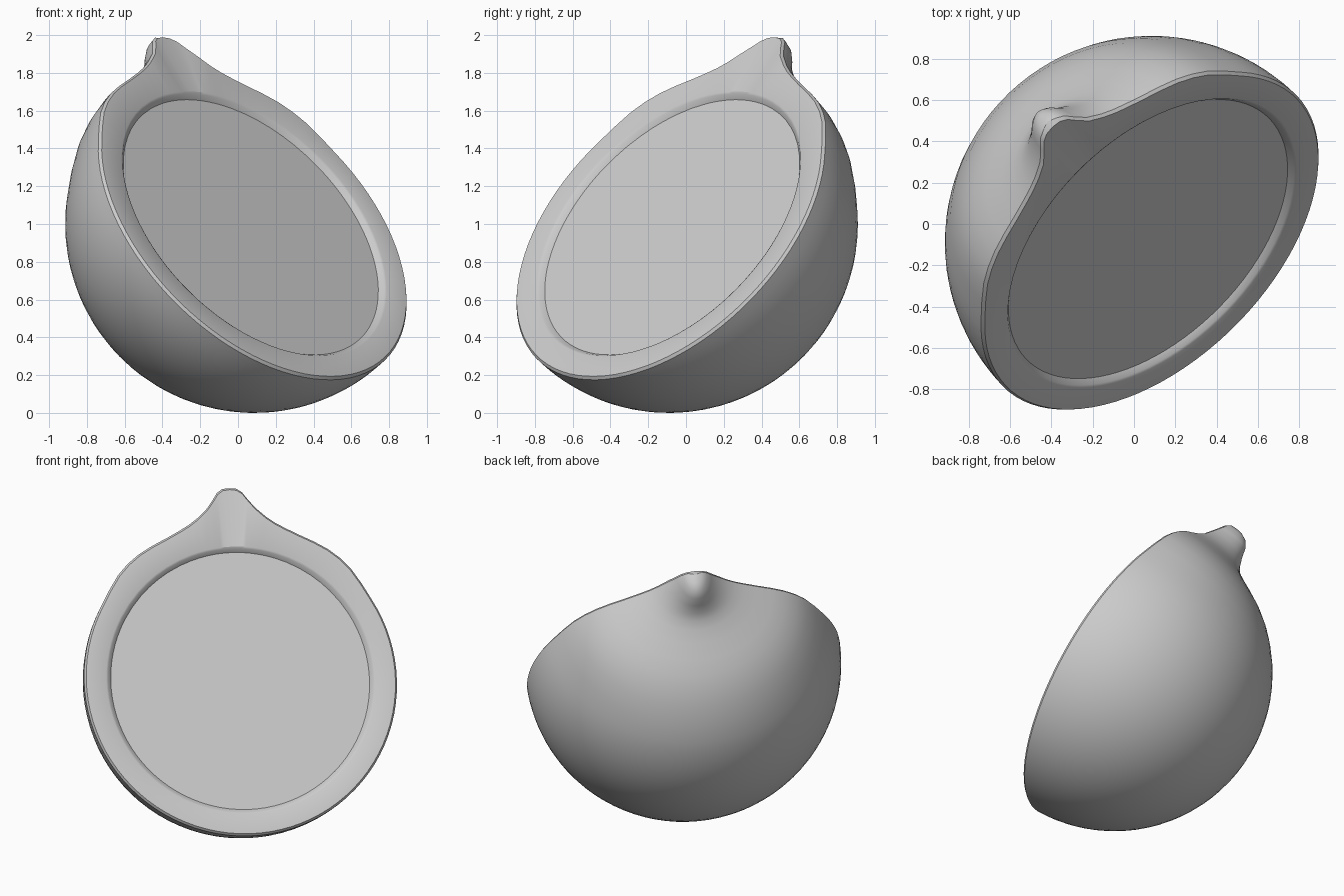
import bpy, bmesh
from math import sin, cos, pi, radians, hypot
from mathutils import Vector

if "Cube" in bpy.data.objects:
    bpy.data.objects.remove(bpy.data.objects["Cube"])

# Frame of the cut face: normal n, stem axis u, sideways v
C = Vector((0.085, -0.09, 1.0))
n = Vector((1, -1, 1)).normalized()
u = Vector((-0.375, 0.44, 0.815))
u = (u - n * u.dot(n)).normalized()
v = u.cross(n)

# Profile rows: (position on axis, half width, depth behind cut)
profile = [(-cos(t), sin(t), sin(t)) for t in [radians(4 + 4 * i) for i in range(30)]]
profile += [(.60, .81, .80), (.70, .745, .714), (.77, .68, .64), (.83, .605, .56),
            (.88, .52, .475), (.93, .42, .385), (.975, .335, .31), (1.01, .275, .265),
            (1.05, .22, .235), (1.11, .155, .21), (1.17, .11, .18),
            (1.215, .08, .14), (1.24, .045, .09)]
EDGE = 0.015  # soft rim
M = 40

bm = bmesh.new()


def vert(s, a, d):
    d += max(0, a - 1.1) * 0.22  # stem tip leans back
    return bm.verts.new(C + v * s + u * a - n * d)


# Rounded body: half turn behind the cut face
rings = []
for a, w, dep in profile:
    rings.append([vert(w * cos(pi * j / M), a, max(EDGE, dep * sin(pi * j / M)))
                  for j in range(M + 1)])
base, tip = vert(0, -1, EDGE), vert(0, 1.247, EDGE * 2)
for r0, r1 in zip(rings, rings[1:]):
    for j in range(M):
        bm.faces.new((r0[j], r0[j + 1], r1[j + 1], r1[j]))
for j in range(M):
    bm.faces.new((base, rings[0][j + 1], rings[0][j]))
    bm.faces.new((tip, rings[-1][j], rings[-1][j + 1]))

# Cut face: soft rim, flat border, small step down to the inner disc
outer = [r[0] for r in rings] + [tip] + [r[M] for r in reversed(rings)] + [base]
flat = [(w, a) for a, w, _ in profile]
flat = flat + [(0, 1.247)] + [(-s, a) for s, a in reversed(flat)] + [(0, -1)]


def loop(radius, d):
    out = []
    for s, a in flat:
        k = radius / hypot(s, a) if radius else 0.988
        out.append(vert(s * k, a * k, d))
    return out


loops = [outer, loop(None, 0), loop(.86, 0), loop(.848, .006), loop(.827, .03)]
for l0, l1 in zip(loops, loops[1:]):
    for i in range(len(l0)):
        k = (i + 1) % len(l0)
        bm.faces.new((l0[i], l0[k], l1[k], l1[i]))
bm.faces.new(loops[-1])

bmesh.ops.recalc_face_normals(bm, faces=bm.faces)
me = bpy.data.meshes.new("half_fruit")
bm.to_mesh(me)
bm.free()
ob = bpy.data.objects.new("half_fruit", me)
bpy.context.collection.objects.link(ob)
bpy.context.view_layer.objects.active = ob
ob.select_set(True)
bpy.ops.object.shade_smooth_by_angle(angle=radians(30))
